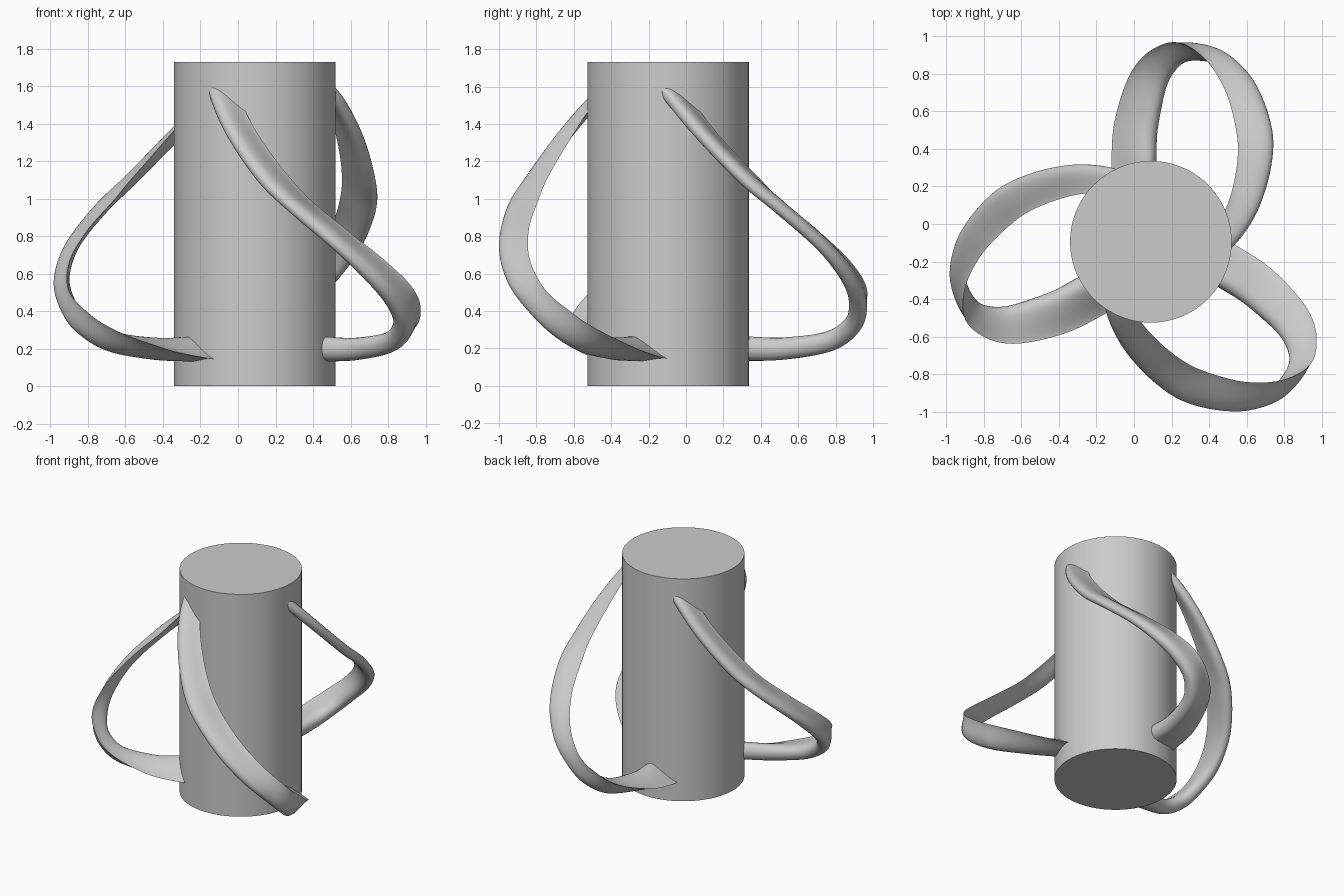
import bpy, bmesh, math
from mathutils import Vector, Matrix

if "Cube" in bpy.data.objects:
    bpy.data.objects.remove(bpy.data.objects["Cube"])

grey = bpy.data.materials.new("light_grey")
grey.use_nodes = True
GREY = (0.6, 0.6, 0.6, 1)
grey.diffuse_color = GREY
grey.node_tree.nodes["Principled BSDF"].inputs["Base Color"].default_value = GREY

AXIS = Vector((0.09, -0.095, 0))
UP = Vector((0, 0, 1))

# Blade stations: x, y, z, twist in degrees, chord, thickness
STATIONS = [
    (0.00, 0.18, 0.20, 0, 0.24, 0.13),
    (0.00, 0.33, 0.20, 0, 0.24, 0.13),
    (0.015, 0.53, 0.21, -10, 0.23, 0.12),
    (0.085, 0.78, 0.265, -30, 0.21, 0.11),
    (0.19, 0.905, 0.36, -52, 0.19, 0.10),
    (0.31, 0.93, 0.47, -78, 0.18, 0.09),
    (0.45, 0.87, 0.61, -115, 0.18, 0.08),
    (0.57, 0.72, 0.78, -145, 0.19, 0.07),
    (0.64, 0.50, 0.97, -160, 0.20, 0.07),
    (0.64, 0.32, 1.13, -163, 0.19, 0.07),
    (0.59, 0.12, 1.34, -165, 0.17, 0.07),
    (0.51, -0.03, 1.52, -165, 0.15, 0.07),
    (0.41, -0.14, 1.66, -165, 0.13, 0.06),
]


def finish(name, bm):
    bmesh.ops.recalc_face_normals(bm, faces=bm.faces)
    mesh = bpy.data.meshes.new(name)
    bm.to_mesh(mesh)
    bm.free()
    mesh.materials.append(grey)
    obj = bpy.data.objects.new(name, mesh)
    bpy.context.collection.objects.link(obj)
    bpy.ops.object.select_all(action="DESELECT")
    obj.select_set(True)
    bpy.context.view_layer.objects.active = obj
    bpy.ops.object.shade_smooth_by_angle(angle=math.radians(40))
    return obj


def spline(points, steps):
    """Smooth interpolation through all stations."""
    pts = [Vector(p) for p in points]
    pts = [pts[0] * 2 - pts[1]] + pts + [pts[-1] * 2 - pts[-2]]
    out = []
    for a, b, c, d in zip(pts, pts[1:], pts[2:], pts[3:]):
        for i in range(steps):
            t = i / steps
            out.append((b * 2 + (c - a) * t + (a * 2 - b * 5 + c * 4 - d) * t * t
                        + (b * 3 - a - c * 3 + d) * t ** 3) / 2)
    return out + [pts[-2]]


def foil(phi, camber):
    """Teardrop section with a round nose, a sharp tail and a flatter underside."""
    x = math.cos(phi) / 2
    y = math.sin(phi) * (1 + math.cos(phi)) * 0.385
    return x, y - camber * 0.6 * max(0, 0.25 - x)


def blade(name, turn):
    rows = spline(STATIONS, 8)
    path = [r.to_3d() for r in rows]
    rot = Matrix.Rotation(turn, 3, "Z")
    last, sides = len(rows) - 1, 28
    bm = bmesh.new()
    rings = []
    for i, row in enumerate(rows):
        tangent = (path[min(i + 1, last)] - path[max(i - 1, 0)]).normalized()
        right = tangent.cross(UP).normalized()
        lift = right.cross(tangent)
        a = math.radians(row[3])
        chord = right * math.cos(a) + lift * math.sin(a)
        normal = lift * math.cos(a) - right * math.sin(a)
        camber = max(0, 1 - 2 * i / last)
        ring = []
        for k in range(sides):
            x, y = foil(math.tau * k / sides, camber)
            p = path[i] + chord * x * row[4] + normal * y * row[5]
            ring.append(bm.verts.new(rot @ (p - AXIS) + AXIS))
        rings.append(ring)
    for r, s in zip(rings, rings[1:]):
        for k in range(sides):
            n = (k + 1) % sides
            bm.faces.new((r[k], r[n], s[n], s[k]))
    bm.faces.new(rings[0])
    bm.faces.new(rings[-1])
    return finish(name, bm)


# Central hub
bm = bmesh.new()
bmesh.ops.create_cone(bm, cap_ends=True, segments=96, radius1=0.431, radius2=0.431,
                      depth=1.73, matrix=Matrix.Translation(AXIS + UP * 0.865))
finish("hub", bm)

# Three looped blades around the hub
for n, name in enumerate(("back_blade", "right_blade", "left_blade")):
    blade(name, math.tau * n / 3)
